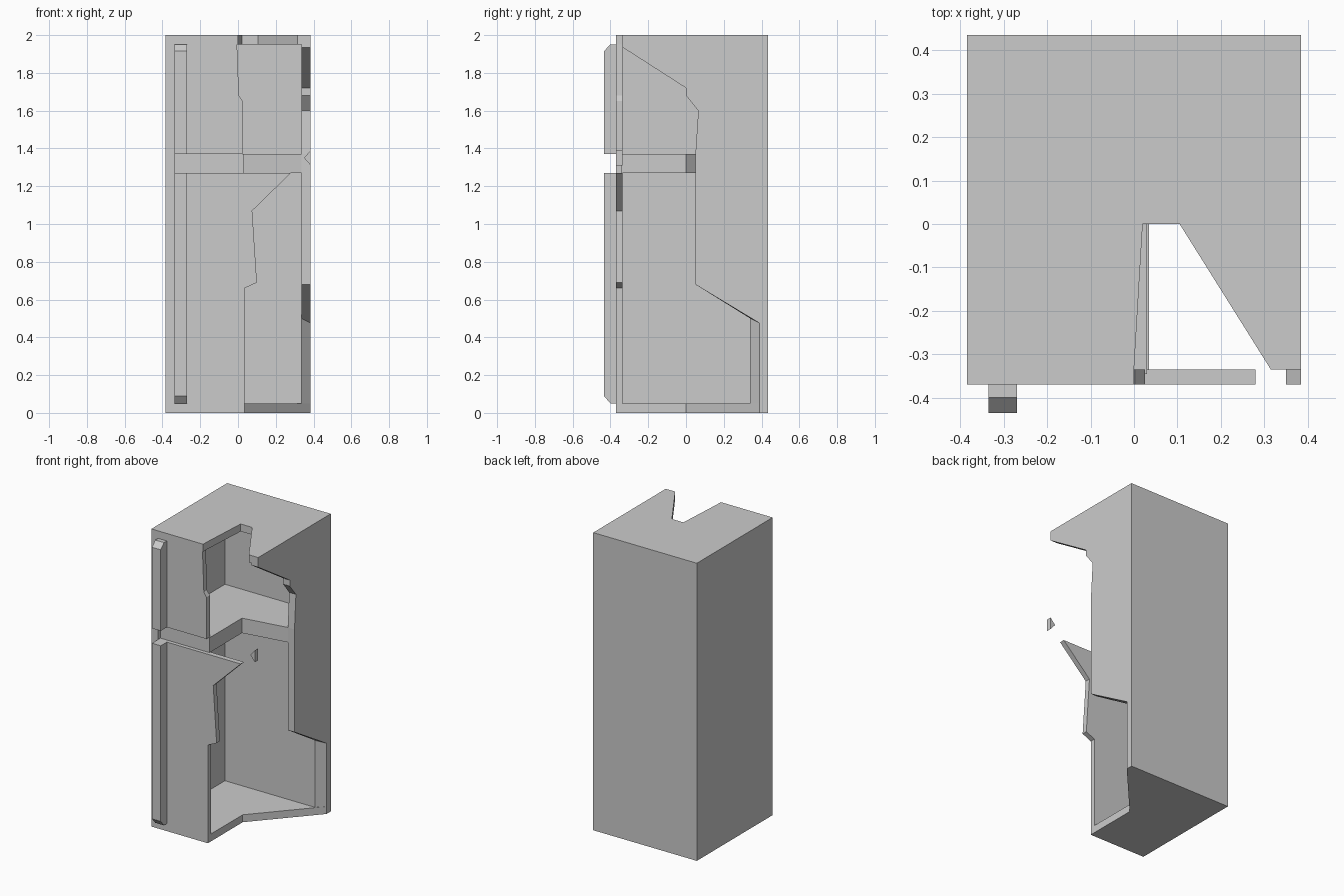
import bpy, bmesh

if "Cube" in bpy.data.objects:
    bpy.data.objects.remove(bpy.data.objects["Cube"])

W, B, F, T = 0.385, 0.435, -0.37, 0.05   # half width, back, door face, wall thickness
FI, BI = -0.335, 0.34                    # inner faces of front and back


def prism(name, axis, pts, lo, hi, pts_hi=None):
    """Extrude an outline along an axis; pts_hi allows a slanted broken edge."""
    def place(p, d):
        return {'x': (d, p[0], p[1]), 'y': (p[0], d, p[1]), 'z': (p[0], p[1], d)}[axis]
    bm = bmesh.new()
    a = [bm.verts.new(place(p, lo)) for p in pts]
    b = [bm.verts.new(place(p, hi)) for p in (pts_hi or pts)]
    bm.faces.new(a)
    bm.faces.new(b)
    n = len(a)
    for i in range(n):
        j = (i + 1) % n
        bm.faces.new((a[i], a[j], b[j], b[i]))
    bmesh.ops.recalc_face_normals(bm, faces=bm.faces)
    mesh = bpy.data.meshes.new(name)
    bm.to_mesh(mesh)
    bm.free()
    ob = bpy.data.objects.new(name, mesh)
    bpy.context.collection.objects.link(ob)
    return ob


def rect(a0, a1, b0, b1):
    return [(a0, b0), (a1, b0), (a1, b1), (a0, b1)]


# Broken horizontal slabs
prism("floor", 'z', [(-W, F), (0.035, F), (0.035, 0), (W, 0.39), (W, B), (-W, B)], 0, T)
prism("roof", 'z', [(-W, F), (0, F), (0, FI), (0.02, 0), (0.105, 0), (0.315, FI),
                    (W, FI), (W, B), (-W, B)], 1.95, 2.0)
prism("middle_shelf", 'z', [(-W + T, -0.345), (0.03, -0.345), (0.03, 0), (W - T, 0.05),
                            (W - T, BI), (-W + T, BI)], 1.27, 1.37)

# Upright walls
prism("left_wall", 'x', rect(F, B, T, 1.95), -W, -W + T)
prism("back_wall", 'y', rect(-W + T, W - T, T, 1.95), BI, B)
upper = [(0.05, 0.68), (0.05, 1.37), (0.065, 1.6), (0, 1.68), (0, 1.72),
         (FI, 1.935), (FI, 1.95), (B, 1.95)]
prism("broken_right_wall", 'x', [(B, T), (BI, T), (BI, 0.50)] + upper, W - T, W,
      [(B, T), (0.39, T), (0.39, 0.475)] + upper)

# Broken doors
prism("lower_door", 'y', [(-W + T, T), (0.035, T), (0.035, 0.66), (0.1, 0.69), (0.075, 1.07),
                          (0.28, 1.27), (-W + T, 1.27)], F, FI)
prism("upper_door", 'y', [(-W + T, 1.37), (0.025, 1.37), (0.025, 1.65), (0.005, 1.68),
                          (-0.005, 1.95), (-W + T, 1.95)], F, FI)

# Full-height door handles with chamfered ends
hy = -0.435
prism("lower_handle", 'x', [(F, T), (-0.40, T), (hy, 0.09), (hy, 1.27), (F, 1.27)], -0.335, -0.27)
prism("upper_handle", 'x', [(F, 1.37), (hy, 1.37), (hy, 1.915), (-0.40, 1.95), (F, 1.95)],
      -0.335, -0.27)

# Loose splinter left from the front frame
prism("frame_splinter", 'y', [(W, 1.31), (W, 1.39), (0.35, 1.35)], F, FI)
